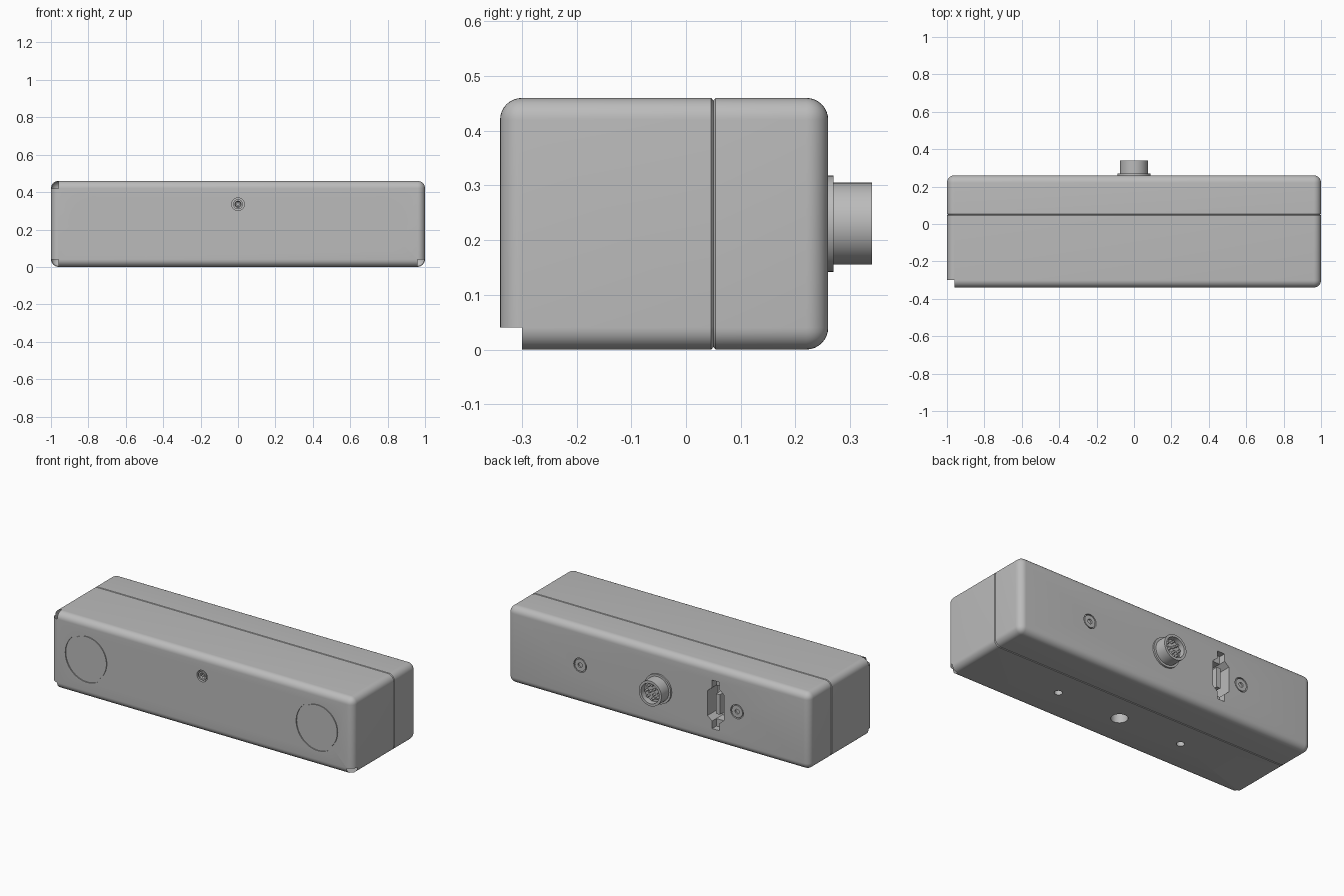
import bpy, bmesh, math
from mathutils import Matrix, Vector

if "Cube" in bpy.data.objects:
    bpy.data.objects.remove(bpy.data.objects["Cube"])

grey = bpy.data.materials.new("housing grey")
grey.use_nodes = True
colour = (0.5, 0.5, 0.5, 1)
grey.diffuse_color = colour
grey.node_tree.nodes["Principled BSDF"].inputs["Base Color"].default_value = colour

FRONT, BACK, HEIGHT, ROUND = -0.34, 0.26, 0.46, 0.04
MID = HEIGHT / 2


def finish(name, bm):
    bmesh.ops.recalc_face_normals(bm, faces=bm.faces)
    mesh = bpy.data.meshes.new(name)
    bm.to_mesh(mesh)
    bm.free()
    mesh.materials.append(grey)
    ob = bpy.data.objects.new(name, mesh)
    bpy.context.collection.objects.link(ob)
    return ob


def smooth(ob):
    bpy.ops.object.select_all(action="DESELECT")
    ob.select_set(True)
    bpy.context.view_layer.objects.active = ob
    bpy.ops.object.shade_smooth_by_angle(angle=math.radians(35))


def lathe(name, profile, at, axis="Y", steps=40):
    """Turn (radius, distance) points round an axis; radius 0 closes an end."""
    bm = bmesh.new()
    verts = [bm.verts.new((r, d, 0)) for r, d in profile]
    edges = [bm.edges.new(pair) for pair in zip(verts, verts[1:])]
    bmesh.ops.spin(bm, geom=verts + edges, cent=(0, 0, 0), axis=(0, 1, 0),
                   angle=math.tau, steps=steps)
    bmesh.ops.remove_doubles(bm, verts=bm.verts, dist=0.0001)
    if axis == "Z":
        bm.transform(Matrix.Rotation(math.pi / 2, 4, "X"))
    bm.transform(Matrix.Translation(at))
    ob = finish(name, bm)
    smooth(ob)
    return ob


def drum(name, radius, start, end, at, axis="Y", steps=40):
    return lathe(name, [(0, start), (radius, start), (radius, end), (0, end)], at, axis, steps)


def prism(name, outline, start, end):
    """Extrude an x/z outline along y."""
    bm = bmesh.new()
    face = bm.faces.new([bm.verts.new((x, start, z)) for x, z in outline])
    out = bmesh.ops.extrude_face_region(bm, geom=[face])
    bmesh.ops.translate(bm, vec=(0, end - start, 0),
                        verts=[v for v in out["geom"] if isinstance(v, bmesh.types.BMVert)])
    return finish(name, bm)


def block(name, x, z, w, h, start, end):
    outline = [(x + a * w / 2, z + b * h / 2) for a, b in ((-1, -1), (1, -1), (1, 1), (-1, 1))]
    return prism(name, outline, start, end)


def cut(target, cutter):
    cutter.hide_render = True
    mod = target.modifiers.new("cut", "BOOLEAN")
    mod.operation, mod.solver, mod.object = "DIFFERENCE", "EXACT", cutter
    bpy.context.view_layer.objects.active = target
    bpy.ops.object.modifier_apply(modifier=mod.name)
    bpy.data.objects.remove(cutter)


# Rounded housing with a fine seam groove round it
bm = bmesh.new()
bmesh.ops.create_cube(bm, size=1)
bm.transform(Matrix.Translation((0, (FRONT + BACK) / 2, MID))
             @ Matrix.Diagonal((2, BACK - FRONT, HEIGHT, 1)))
bmesh.ops.bevel(bm, geom=bm.edges[:], offset=ROUND, segments=8, profile=0.5, affect="EDGES")
SEAM = 0.05
for y in (SEAM - 0.004, SEAM, SEAM + 0.004):
    bmesh.ops.bisect_plane(bm, geom=bm.verts[:] + bm.edges[:] + bm.faces[:],
                           plane_co=(0, y, 0), plane_no=(0, 1, 0))
for v in bm.verts:
    if abs(v.co.y - SEAM) < 0.001:
        v.co.x *= 0.995
        v.co.z = MID + (v.co.z - MID) * 0.98
housing = finish("housing", bm)

# Front: two flush lens windows and a small indicator
for side, x in (("right", -0.765), ("left", 0.765)):
    at = (x, FRONT, 0.235)
    cut(housing, drum("cutter", 0.142, -0.05, 0.006, at, steps=64))
    drum(side + "_lens_window", 0.13, 0.001, 0.012, at, steps=64)
at = (0, FRONT, 0.335)
cut(housing, drum("cutter", 0.034, -0.05, 0.025, at))
lathe("indicator_ring", [(0.026, 0.03), (0.026, 0.003), (0.017, 0.003), (0.012, 0.03)], at)
drum("indicator_core", 0.01, 0.006, 0.03, at, steps=4)

# Back: socket head screws in round recesses
for side, x in (("right", -0.52), ("left", 0.52)):
    at = (x, BACK, MID)
    cut(housing, drum("cutter", 0.042, -0.012, 0.05, at))
    lathe(side + "_screw", [(0.036, -0.02), (0.036, -0.001), (0.014, -0.001),
                            (0.014, -0.011), (0, -0.011)], at)

# Back: round multi-pin connector
at = Vector((0, BACK, MID))
cut(housing, drum("cutter", 0.06, -0.03, 0.05, at))
lathe("connector_flange", [(0.07, 0), (0.088, 0), (0.088, 0.01), (0.07, 0.01)], at, steps=48)
lathe("connector_barrel", [(0.075, -0.01), (0.075, 0.08), (0.06, 0.08), (0.06, 0.045),
                           (0, 0.045)], at, steps=48)
for count, ring in ((8, 0.042), (3, 0.017)):
    for i in range(count):
        a = math.tau * i / count
        offset = Vector((ring * math.cos(a), 0, ring * math.sin(a)))
        drum("connector_pin", 0.007, 0.04, 0.065, at + offset, steps=12)

# Back: upright data port with a tongue and locking slots
PORT = -0.38
cut(housing, prism("cutter", [(PORT + x, MID + z) for x, z in (
    (-0.055, -0.075), (-0.025, -0.1), (0.025, -0.1), (0.055, -0.075),
    (0.055, 0.075), (0.025, 0.1), (-0.025, 0.1), (-0.055, 0.075))], BACK - 0.1, BACK + 0.05))
for z in (-0.12, 0.12):
    cut(housing, block("cutter", PORT, MID + z, 0.05, 0.05, BACK - 0.04, BACK + 0.05))
block("port_tongue", PORT, MID, 0.025, 0.12, BACK - 0.11, BACK - 0.02)

# Underside: mounting holes
for x, r in ((-0.42, 0.022), (0, 0.046), (0.42, 0.022)):
    cut(housing, drum("cutter", r, -0.05, 0.1, (x, -0.12, 0), "Z"))

# Three front corners are left open
bm = bmesh.new()
bm.from_mesh(housing.data)
open_corners = [(-1, -1), (1, -1), (-1, 1)]
doomed = []
for f in bm.faces:
    c = f.calc_center_median()
    for sx, sz in open_corners:
        if (c.x * sx > 1 - ROUND and c.y < FRONT + ROUND
                and (c.z - MID) * sz > MID - ROUND):
            doomed.append(f)
bmesh.ops.delete(bm, geom=doomed, context="FACES")
bm.to_mesh(housing.data)
bm.free()
smooth(housing)
